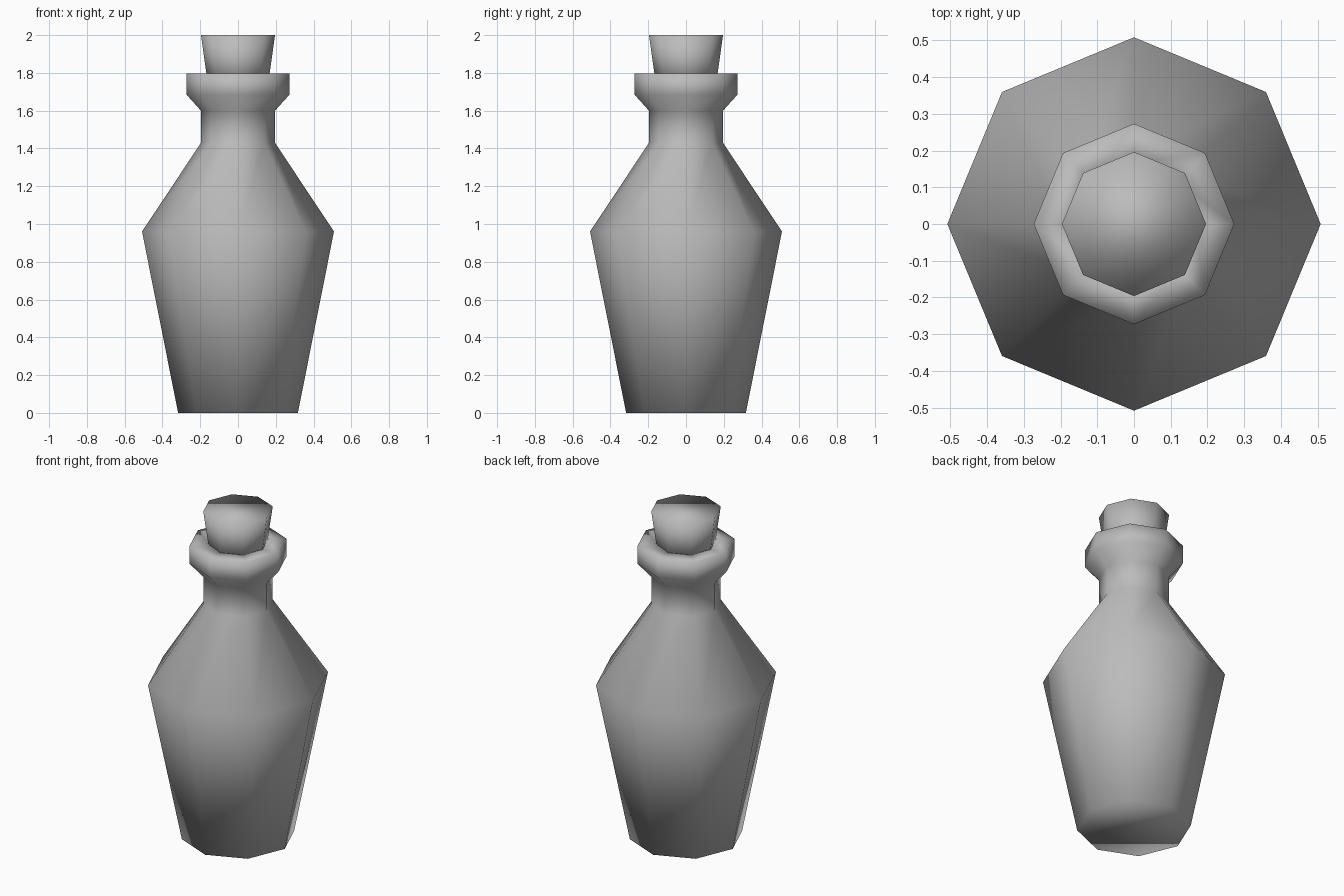
import bpy
import bmesh
from math import cos, sin, tau

SIDES = 8

if "Cube" in bpy.data.objects:
    bpy.data.objects.remove(bpy.data.objects["Cube"], do_unlink=True)

# Single plain grey
grey = bpy.data.materials.new("plain_grey")
grey.use_nodes = True
grey.diffuse_color = (0.5, 0.5, 0.5, 1)
grey.node_tree.nodes["Principled BSDF"].inputs["Base Color"].default_value = (0.5, 0.5, 0.5, 1)


def lathe(name, profile):
    """Turn (radius, height) points into a smooth eight-sided closed solid."""
    bm = bmesh.new()
    rings = [[bm.verts.new((r * cos(tau * i / SIDES), r * sin(tau * i / SIDES), z))
              for i in range(SIDES)] for r, z in profile]
    for low, high in zip(rings, rings[1:]):
        for i in range(SIDES):
            j = (i + 1) % SIDES
            bm.faces.new((low[i], low[j], high[j], high[i]))
    bm.faces.new(rings[0][::-1])
    bm.faces.new(rings[-1])
    for face in bm.faces:
        face.smooth = True
    mesh = bpy.data.meshes.new(name)
    bm.to_mesh(mesh)
    bm.free()
    mesh.materials.append(grey)
    obj = bpy.data.objects.new(name, mesh)
    bpy.context.collection.objects.link(obj)
    return obj


# Bottle: base, shoulder, neck, flared rim and the mouth the stopper sits in
lathe("bottle", [(0.317, 0), (0.508, 0.96), (0.196, 1.43), (0.196, 1.6),
                 (0.273, 1.685), (0.273, 1.796), (0.166, 1.796), (0.15, 1.7)])

# Tapered stopper
lathe("stopper", [(0.158, 1.73), (0.196, 2.0)])
